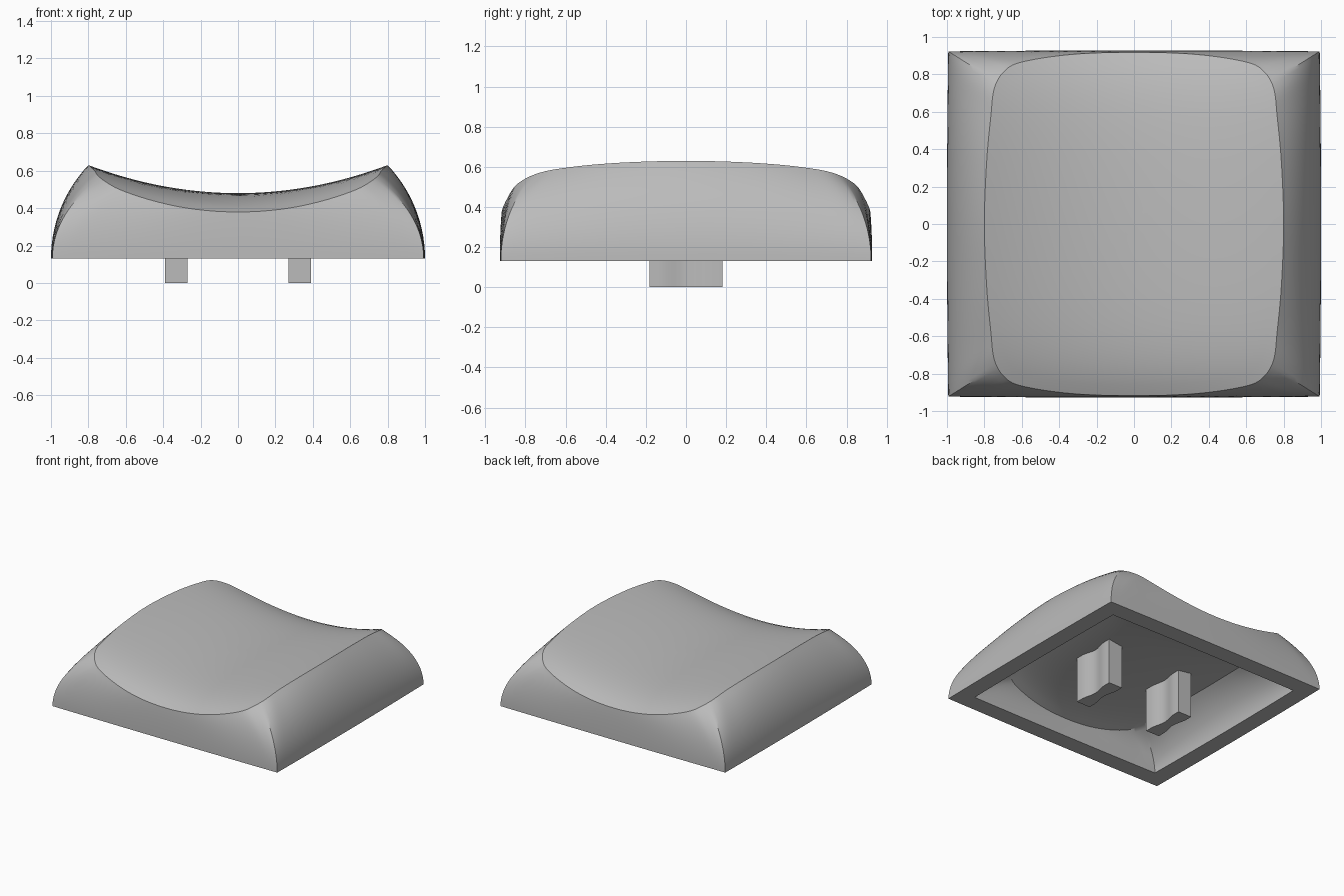
import bpy, bmesh, math
from mathutils import Vector

if "Cube" in bpy.data.objects:
    bpy.data.objects.remove(bpy.data.objects["Cube"])

grey = bpy.data.materials.new("warm_grey_plastic")
grey.diffuse_color = (0.5, 0.5, 0.5, 1)
grey.use_nodes = True
grey.node_tree.nodes["Principled BSDF"].inputs["Base Color"].default_value = grey.diffuse_color

BASE_Z = 0.13
# One quarter of the rim seen from above, back centre to right centre
RIM = [(0, .918), (.33, .907), (.6, .866), (.695, .815), (.747, .725),
       (.765, .58), (.788, .33), (.8, 0)]
STEPS = 6
CORNER = 3 * STEPS + 4


def smooth_quarter():
    """Catmull-Rom curve through the quarter rim."""
    p = [Vector(q) for q in RIM]
    p = [Vector((-p[1].x, p[1].y))] + p + [Vector((p[-2].x, -p[-2].y))]
    out = []
    for i in range(1, len(p) - 2):
        a, b, c, d = p[i - 1:i + 3]
        for k in range(STEPS):
            t = k / STEPS
            out.append(0.5 * (2 * b + (c - a) * t + (2 * a - 5 * b + 4 * c - d) * t * t
                              + (3 * b - a - 3 * c + d) * t ** 3))
    return out + [Vector(RIM[-1])]


def full_loop(q):
    """Mirror a quarter into a closed clockwise loop."""
    half = q + [Vector((v.x, -v.y)) for v in q[-2::-1]]
    return half + [Vector((-v.x, v.y)) for v in half[-2:0:-1]]


def base_quarter(rim, hx, hy):
    """Spread the rim points over a barely bowed rectangle with a sharp corner."""
    c = rim[CORNER]
    out = []
    for i, v in enumerate(rim):
        if i <= CORNER:
            s = v.x / c.x
            out.append(Vector(((hx - .007) * s, hy - .005 * s * s)))
        else:
            s = v.y / c.y
            out.append(Vector((hx - .007 * s * s, (hy - .005) * s)))
    return out


def dish(x, y, centre, depth):
    """Saddle: hollow across the width, crowned along the depth."""
    return centre + depth * (.234 * x * x - .045 * y * y - .105 * y ** 6)


def rings(hx, hy, scale, centre, depth):
    """Curved wall from the base to the rim, then the dished surface inward."""
    q = [v * scale for v in smooth_quarter()]
    rim, base = full_loop(q), full_loop(base_quarter(q, hx, hy))
    sweep, n = math.radians(43.6), 14
    result = []
    for k in range(n + 1):
        a = sweep * k / n
        up, inward = math.sin(a) / math.sin(sweep), (1 - math.cos(a)) / (1 - math.cos(sweep))
        ring = []
        for b, r in zip(base, rim):
            xy = b.lerp(r, inward)
            top = dish(r.x / scale, r.y / scale, centre, depth)
            ring.append((xy.x, xy.y, BASE_Z + (top - BASE_Z) * up))
        result.append(ring)
    for k in range(15, 0, -1):
        s = k / 16
        result.append([(r.x * s, r.y * s, dish(r.x * s / scale, r.y * s / scale, centre, depth))
                       for r in rim])
    return result


def finish(name, bm, angle):
    bmesh.ops.recalc_face_normals(bm, faces=bm.faces[:])
    me = bpy.data.meshes.new(name)
    bm.to_mesh(me)
    bm.free()
    me.materials.append(grey)
    ob = bpy.data.objects.new(name, me)
    bpy.context.collection.objects.link(ob)
    bpy.ops.object.select_all(action='DESELECT')
    ob.select_set(True)
    bpy.context.view_layer.objects.active = ob
    bpy.ops.object.shade_smooth_by_angle(angle=math.radians(angle))
    return ob


# Cap shell: outer skin, flat bottom lip and hollow inside in one closed mesh
bm = bmesh.new()
outer = rings(1.0, .928, 1.0, .48, 1)
inner = rings(.865, .79, .85, .335, .65)
loops = [[bm.verts.new(p) for p in ring] for ring in outer[::-1] + inner]
for lo, hi in zip(loops, loops[1:]):
    n = len(lo)
    for i in range(n):
        j = (i + 1) % n
        bm.faces.new((lo[i], lo[j], hi[j], hi[i]))
for ring, z in ((loops[0], .48), (loops[-1], .335)):
    tip = bm.verts.new((0, 0, z))
    for i in range(len(ring)):
        bm.faces.new((ring[i], ring[(i + 1) % len(ring)], tip))
finish("cap_shell", bm, 32)

# Two mounting posts with hollowed long sides
for side, name in ((-1, "left_post"), (1, "right_post")):
    bm = bmesh.new()
    edge = []
    for k in range(13):
        y = -.183 + .366 * k / 12
        waist = .022 * (1 + math.cos(math.pi * y / .13)) / 2 if abs(y) < .13 else 0
        edge.append((.06 - waist, y))
    outline = edge + [(-x, y) for x, y in reversed(edge)]
    face = bm.faces.new([bm.verts.new((side * .33 + x, y, 0)) for x, y in outline])
    top = bmesh.ops.extrude_face_region(bm, geom=[face])
    bmesh.ops.translate(bm, vec=(0, 0, .38),
                        verts=[v for v in top["geom"] if isinstance(v, bmesh.types.BMVert)])
    finish(name, bm, 30)
